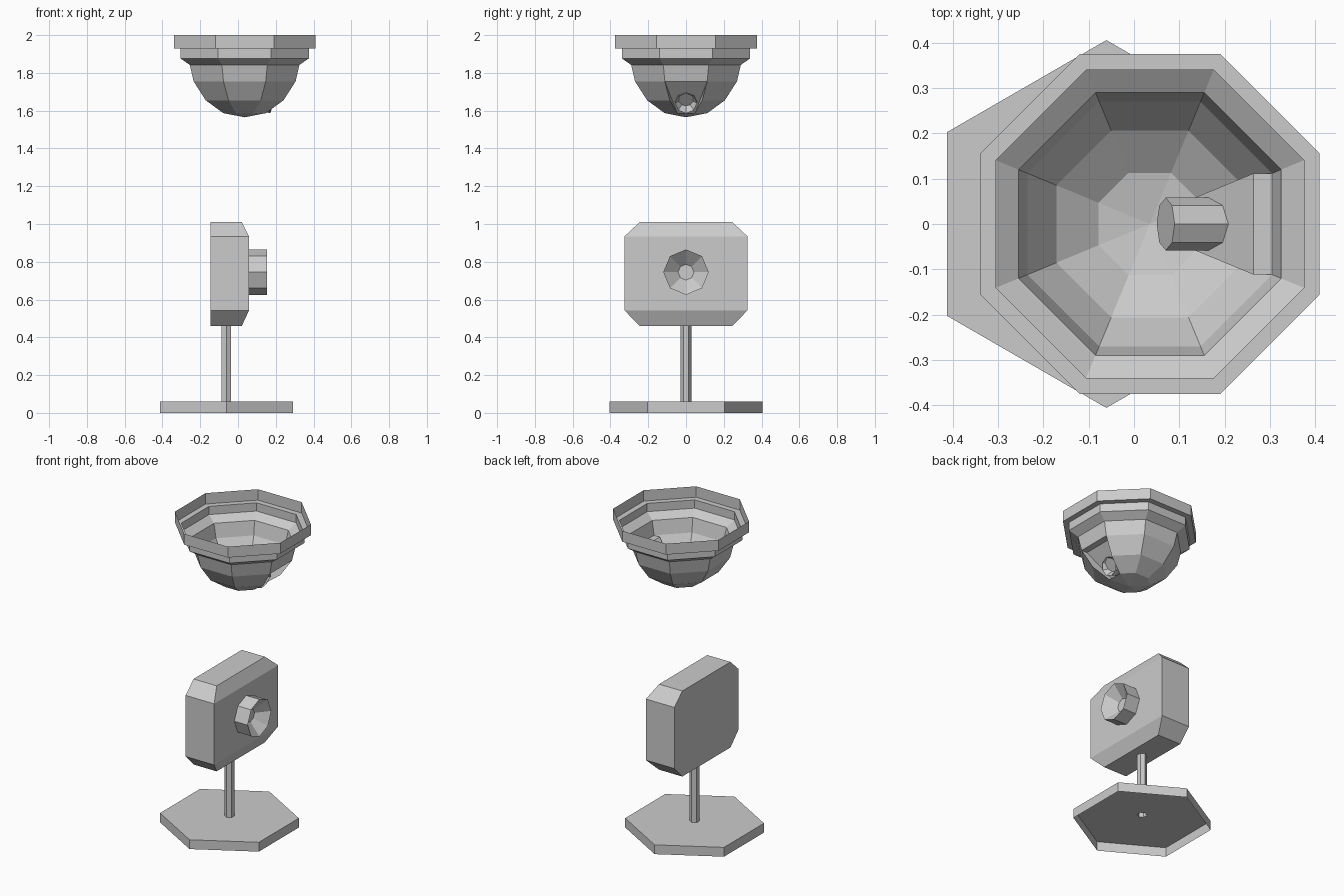
import bpy, bmesh
from math import cos, sin, pi, radians
from mathutils import Matrix

if "Cube" in bpy.data.objects:
    bpy.data.objects.remove(bpy.data.objects["Cube"])


def finish(bm, name):
    bmesh.ops.recalc_face_normals(bm, faces=bm.faces)
    me = bpy.data.meshes.new(name)
    bm.to_mesh(me)
    bm.free()
    ob = bpy.data.objects.new(name, me)
    bpy.context.collection.objects.link(ob)
    return ob


def lathe(bm, profile, n, phase, mat, skip=()):
    """Revolve (radius, height) points in n flat sides; skip holds (row, side) left open."""
    rings = []
    for r, h in profile:
        if r == 0:
            rings.append([bm.verts.new(mat @ Matrix.Translation((0, 0, h)).to_translation())] * n)
        else:
            angles = [2 * pi * (k + phase) / n for k in range(n)]
            rings.append([bm.verts.new(mat @ Matrix.Translation(
                (r * cos(a), r * sin(a), h)).to_translation()) for a in angles])
    for row, (a, b) in enumerate(zip(rings, rings[1:])):
        for k in range(n):
            j = (k + 1) % n
            if (row, k) not in skip:
                bm.faces.new(list(dict.fromkeys((a[k], a[j], b[j], b[k]))))
    return rings


def lathe_object(name, profile, n, phase, mat):
    bm = bmesh.new()
    lathe(bm, profile, n, phase, mat)
    return finish(bm, name)


# hexagonal foot flowing into the pole, open underneath
lathe_object("base_and_pole", [(0.406, 0), (0.406, 0.06), (0.029, 0.06), (0.029, 0.47)],
             6, 0.5, Matrix.Translation((-0.061, 0, 0)))

# head: chamfered block with sloped top and bottom front edges
bm = bmesh.new()
outline = [(0.325, 0.935), (0.245, 1.01), (-0.245, 1.01), (-0.325, 0.935),
           (-0.325, 0.542), (-0.245, 0.46), (0.245, 0.46), (0.325, 0.542)]
back = [bm.verts.new((-0.145, y, z)) for y, z in outline]
front = [bm.verts.new((0.058 if abs(y) > 0.3 else 0.02, y, z)) for y, z in outline]
bm.faces.new(back)
for i in range(8):
    j = (i + 1) % 8
    bm.faces.new((back[i], back[j], front[j], front[i]))
for ids in ((0, 1, 2, 3), (0, 3, 4, 7), (4, 5, 6, 7)):
    bm.faces.new([front[i] for i in ids])
finish(bm, "camera_head")

# recessed octagonal lens on the head
lathe_object("head_lens", [(0.12, 0), (0.12, 0.095), (0.042, 0.03), (0, 0.03)], 8, 0,
             Matrix.Translation((0.058, 0, 0.745)) @ Matrix.Rotation(pi / 2, 4, 'Y'))

# ceiling dome: stepped octagonal shell, open on top (across-flats half widths)
shell = [(0.375, 2.0), (0.375, 1.93), (0.34, 1.93), (0.34, 1.877), (0.29, 1.842),
         (0.27, 1.755), (0.206, 1.655), (0.113, 1.587), (0, 1.565)]
bm = bmesh.new()
rings = lathe(bm, [(a / cos(pi / 8), z) for a, z in shell], 8, 0.5,
              Matrix.Translation((0.035, 0, 0)), skip={(5, 7), (6, 7)})

# pocket sunk into the +x side of the dome
top, mid, low = [(r[7], r[0]) for r in rings[5:8]]
inset = Matrix.Translation((-0.041, 0, 0))
top_in = [bm.verts.new(inset @ v.co) for v in top]
low_in = [bm.verts.new(inset @ v.co) for v in low]
bm.faces.new((top_in[0], top_in[1], low_in[1], low_in[0]))
bm.faces.new((top[0], top[1], top_in[1], top_in[0]))
bm.faces.new((low[0], low[1], low_in[1], low_in[0]))
for s in (0, 1):
    bm.faces.new((top[s], mid[s], low[s], low_in[s], top_in[s]))
finish(bm, "dome_housing")

# small lens tilted downwards in the pocket
lathe_object("dome_lens", [(0, 0), (0.058, 0), (0.058, 0.128), (0.02, 0.075), (0, 0.075)], 8, 0,
             Matrix.Translation((0.07, 0, 1.684)) @ Matrix.Rotation(radians(110), 4, 'Y'))
